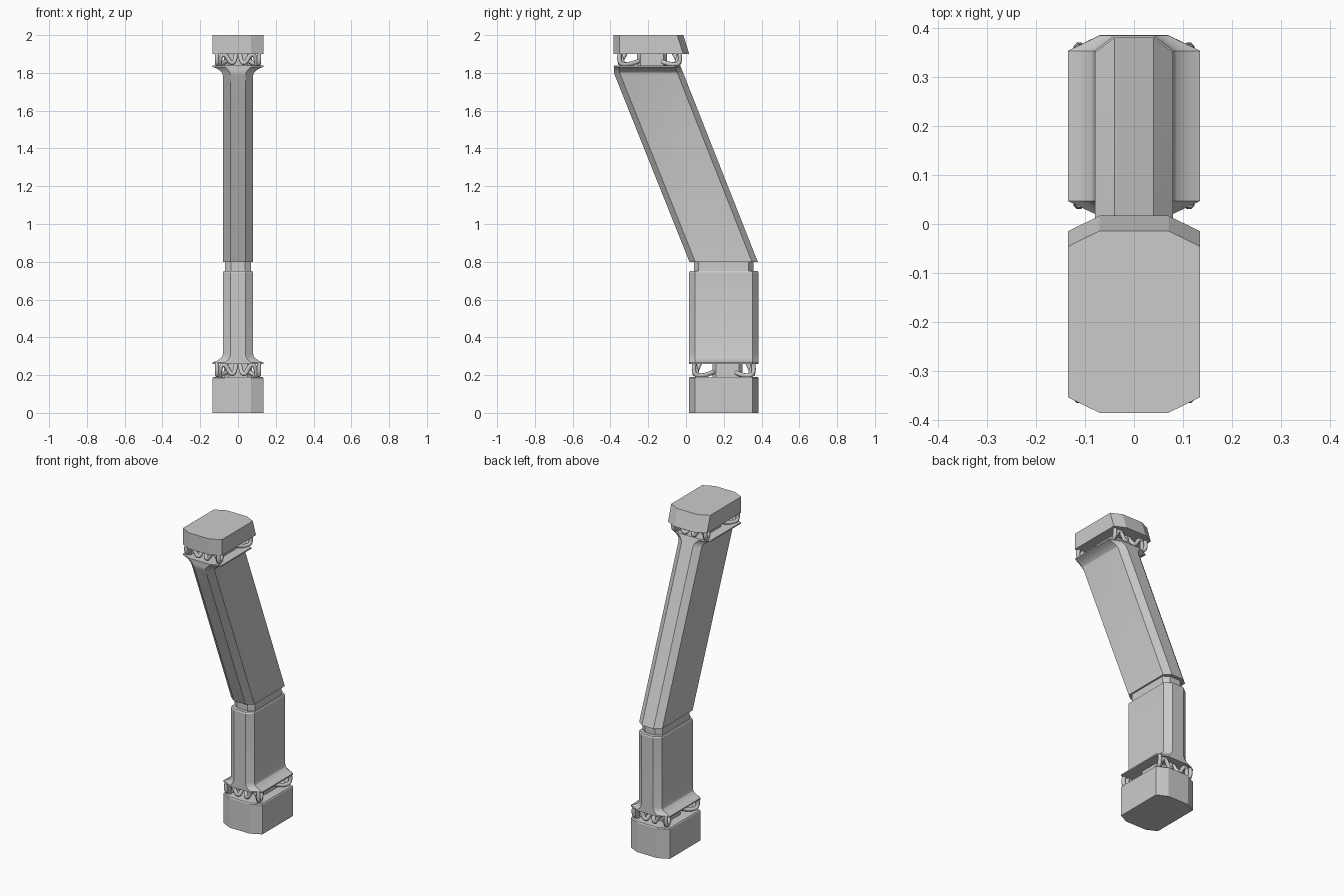
import bpy, bmesh, math

if "Cube" in bpy.data.objects:
    bpy.data.objects.remove(bpy.data.objects["Cube"])


def finish(obj, angle=20):
    bpy.ops.object.select_all(action='DESELECT')
    obj.select_set(True)
    bpy.context.view_layer.objects.active = obj
    bpy.ops.object.shade_smooth_by_angle(angle=math.radians(angle))


def loft(name, sections):
    """Stack eight-sided rings: (z, y_front, y_back, half width, half end width, chamfer)."""
    bm = bmesh.new()
    rings = []
    for z, y0, y1, w, e, c in sections:
        half = [(e, y0), (w, y0 + c), (w, y1 - c), (e, y1)]
        outline = half + [(-x, y) for x, y in reversed(half)]
        rings.append([bm.verts.new((x, y, z)) for x, y in outline])
    for a, b in zip(rings, rings[1:]):
        for i in range(8):
            j = (i + 1) % 8
            bm.faces.new((a[i], a[j], b[j], b[i]))
    bm.faces.new(rings[0])
    bm.faces.new(rings[-1])
    bmesh.ops.recalc_face_normals(bm, faces=bm.faces)
    mesh = bpy.data.meshes.new(name)
    bm.to_mesh(mesh)
    bm.free()
    obj = bpy.data.objects.new(name, mesh)
    bpy.context.collection.objects.link(obj)
    finish(obj)


def hose(name, points, radius=0.012):
    curve = bpy.data.curves.new(name, 'CURVE')
    curve.dimensions = '3D'
    curve.bevel_depth = radius
    curve.bevel_resolution = 2
    curve.resolution_u = 5
    curve.use_fill_caps = True
    s = curve.splines.new('NURBS')
    s.points.add(len(points) - 1)
    for p, co in zip(s.points, points):
        p.co = (*co, 1)
    s.order_u = 4
    s.use_endpoint_u = True
    obj = bpy.data.objects.new(name, curve)
    bpy.context.collection.objects.link(obj)


# Foot and top cap blocks
loft("foot_block", [(0, .016, .385, .135, .07, .032), (.184, .016, .385, .135, .07, .032),
                    (.19, .02, .381, .131, .068, .032)])
loft("top_block", [(1.90, -.385, .017, .135, .07, .032), (2.0, -.385, -.014, .135, .07, .032)])

# Lower leg with flared skirt
flare = [(0.0, .135), (.008, .135), (.016, .115), (.027, .096), (.038, .085), (.052, .08)]
loft("lower_leg", [(.258 + d, .016, .384, w, .04 + (w - .08) * .55, .031) for d, w in flare]
     + [(.742, .016, .384, .08, .04, .031), (.75, .02, .38, .076, .038, .031)])

# Knee collar
loft("knee_collar", [(.745, .042, .357, .07, .036, .025), (.806, .042, .357, .07, .036, .025)])

# Leaning upper leg, flared at the top
upper = [(.80, .018, .38, .08, .04, .031)]
for d, w in reversed(flare):
    z = 1.84 - d
    front = max(.018 - .4 * (z - .8), -.382)
    upper.append((z, front, .38 - .395 * (z - .8), w, .04 + (w - .08) * .55, .031))
loft("upper_leg", upper)

# Ankle and hip necks
loft("ankle_neck", [(.18, .14, .30, .075, .05, .02), (.265, .14, .30, .075, .05, .02)])
loft("hip_neck", [(1.83, -.26, -.10, .075, .05, .02), (1.91, -.26, -.10, .075, .05, .02)])

# Hoses at both joints: hooks at the corners and waves across each end
for joint, zc, h, ends in (("ankle", .225, .04, (.045, .355)),
                           ("hip", 1.87, .036, (-.35, -.035))):
    mid = sum(ends) / 2
    for y in ends:
        inward = 1 if y < mid else -1
        label = "front" if inward > 0 else "back"
        for side in (-1, 1):
            hose(f"{joint}_{label}_hook_{side}", [
                (side * .11, y, zc + h), (side * .115, y - inward * .012, zc - h * .6),
                (side * .105, y + inward * .03, zc - h * .8),
                (side * .085, y + inward * .065, zc - h * .6),
                (side * .06, y + inward * .10, zc - h * .2)])
            hose(f"{joint}_{label}_wave_{side}", [
                (side * .10, y + inward * .02, zc - h), (side * .095, y, zc + h * .9),
                (side * .06, y, zc + h * .9), (side * .045, y, zc - h * .6),
                (side * .015, y, zc - h * .6), (side * .01, y + inward * .03, zc + h)])
